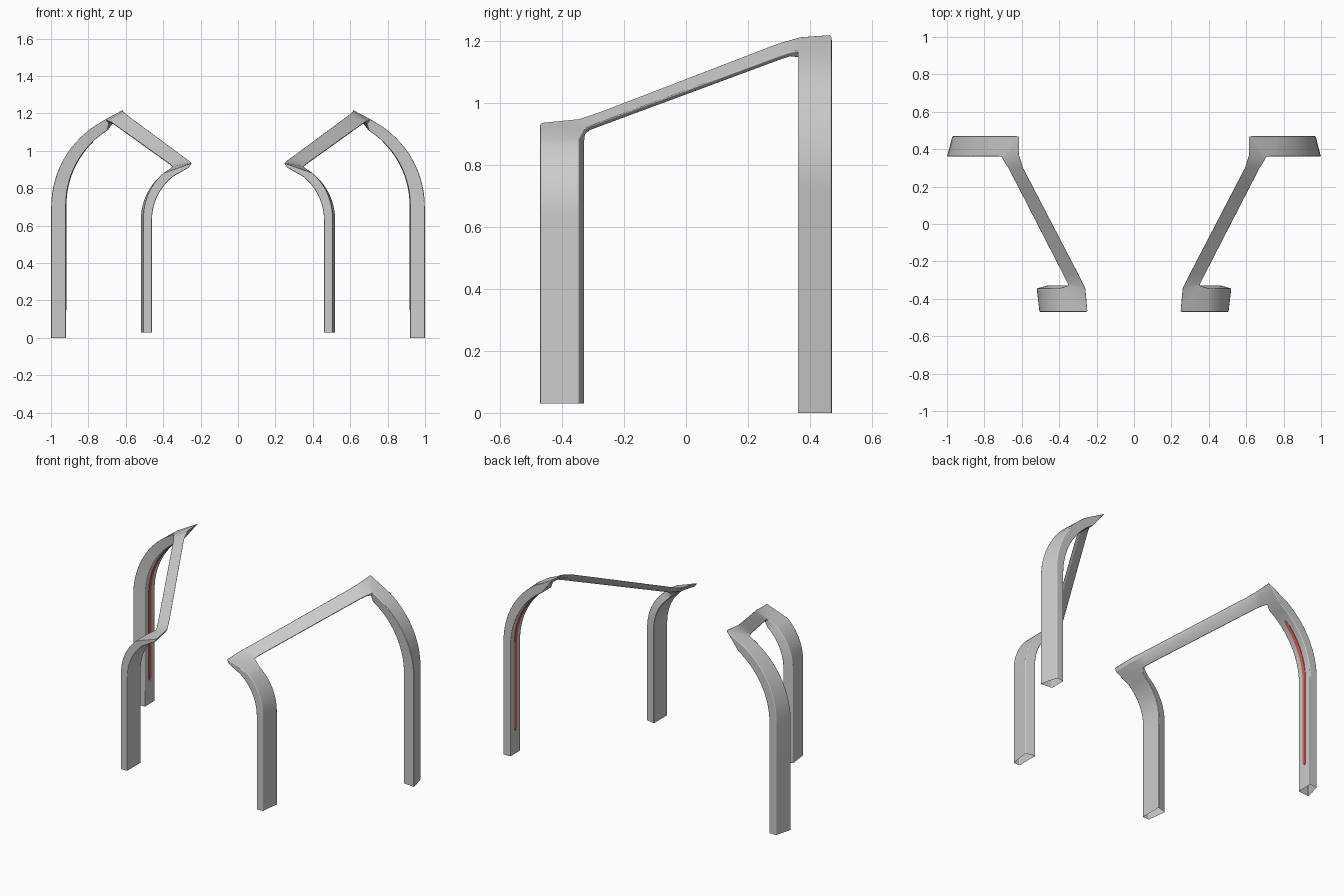
import bpy, bmesh
from math import sin, cos, radians

if "Cube" in bpy.data.objects:
    bpy.data.objects.remove(bpy.data.objects["Cube"])


def arc(cx, cz, r, a):
    return cx + r * cos(a), cz + r * sin(a)


def leg_rings(base, outer, inner, y_top, y_low, end, taper, n=14):
    """Leg sections from the foot up: outer corner, outer turn side, inner turn side, inner corner."""
    (y_out, y_in), (yl_out, yl_in) = y_top, y_low
    rings = []
    for i in range(n + 1):
        t = i / n
        a = radians(end) * t
        ox, oz = arc(*outer, a)
        px, pz = arc(outer[0], outer[1], outer[2] - taper * (1 - t), a)
        ix, iz = arc(*inner, a)
        rings.append([(px, y_out, pz), (ox, y_in, oz), (ix, yl_in, iz), (ix, yl_out, iz)])
    foot = [(p[0], p[1], base) for p in rings[0]]
    return [foot] + rings


def beam_ring(y):
    ax, az = 0.435 + 0.52 * y, 1.078 + 0.385 * y
    ox, lz = 0.52 + 0.515 * y, 1.025 + 0.37 * y
    return [(ax, y, az), (ox, y, lz + 0.015), (ox - 0.018, y, lz), (ax + 0.014, y, az - 0.022)]


def mesh_object(name, rings, closed):
    bm = bmesh.new()
    vs = [[bm.verts.new(p) for p in ring] for ring in rings]
    k = len(rings[0])
    for r0, r1 in zip(vs, vs[1:]):
        for j in range(k if closed else k - 1):
            m = (j + 1) % k
            bm.faces.new((r0[j], r0[m], r1[m], r1[j]))
    bmesh.ops.recalc_face_normals(bm, faces=bm.faces)
    for f in bm.faces:
        f.smooth = True
    me = bpy.data.meshes.new(name)
    bm.to_mesh(me)
    bm.free()
    ob = bpy.data.objects.new(name, me)
    bpy.context.collection.objects.link(ob)
    return ob


def mirror(ob):
    m = ob.modifiers.new("mirror", 'MIRROR')
    m.use_axis = (True, False, False)
    m.use_mirror_merge = False


# rear leg, sloping arm and front leg as one continuous sweep
rear = leg_rings(0.0, (0.482, 0.70, 0.518), (0.45, 0.71, 0.47),
                 (0.47, 0.36), (0.47, 0.368), 58, 0.03)
front = leg_rings(0.03, (0.20, 0.63, 0.32), (0.163, 0.63, 0.297),
                  (-0.47, -0.345), (-0.47, -0.328), 52, 0.015)
rear_corner = [(0.612, 0.47, 1.22), (0.71, 0.36, 1.168), (0.69, 0.362, 1.145), (0.632, 0.47, 1.197)]
rear_blend = [(0.613, 0.37, 1.213), (0.697, 0.335, 1.163), (0.679, 0.335, 1.148), (0.628, 0.37, 1.19)]
front_blend = [(0.258, -0.345, 0.948), (0.361, -0.31, 0.925), (0.343, -0.31, 0.91), (0.272, -0.345, 0.925)]
front_corner = [(0.247, -0.47, 0.936), (0.352, -0.328, 0.915), (0.332, -0.325, 0.897), (0.262, -0.47, 0.910)]
beam = [beam_ring(0.30 - 0.57 * i / 6) for i in range(7)]
rings = rear + [rear_corner, rear_blend] + beam + [front_blend, front_corner] + front[::-1]
frame = mesh_object("arm_and_legs", rings, True)
bev = frame.modifiers.new("soft_edges", 'BEVEL')
bev.width = 0.007
bev.segments = 2
bev.limit_method = 'ANGLE'
bev.angle_limit = radians(28)
bev.harden_normals = True
mirror(frame)

# red strip on the inner face of each rear leg
path = [(0.92, 0.15, 0.004), (0.92, 0.165, 0.012), (0.92, 0.71, 0.012)]
for i in range(1, 13):
    x, z = arc(0.45, 0.71, 0.47, radians(46) * i / 12)
    path.append((x, z, 0.012 if i < 12 else 0.004))
strip_rings = [[(x - 0.003, 0.418 - w, z), (x - 0.003, 0.418 + w, z),
                (x + 0.004, 0.418 + w, z), (x + 0.004, 0.418 - w, z)] for x, z, w in path]
strip = mesh_object("red_strip", strip_rings, True)
for f in strip.data.polygons:
    f.use_smooth = False
red = bpy.data.materials.new("red")
red.diffuse_color = (0.75, 0.12, 0.08, 1)
red.use_nodes = True
red.node_tree.nodes["Principled BSDF"].inputs["Base Color"].default_value = red.diffuse_color
strip.data.materials.append(red)
mirror(strip)
